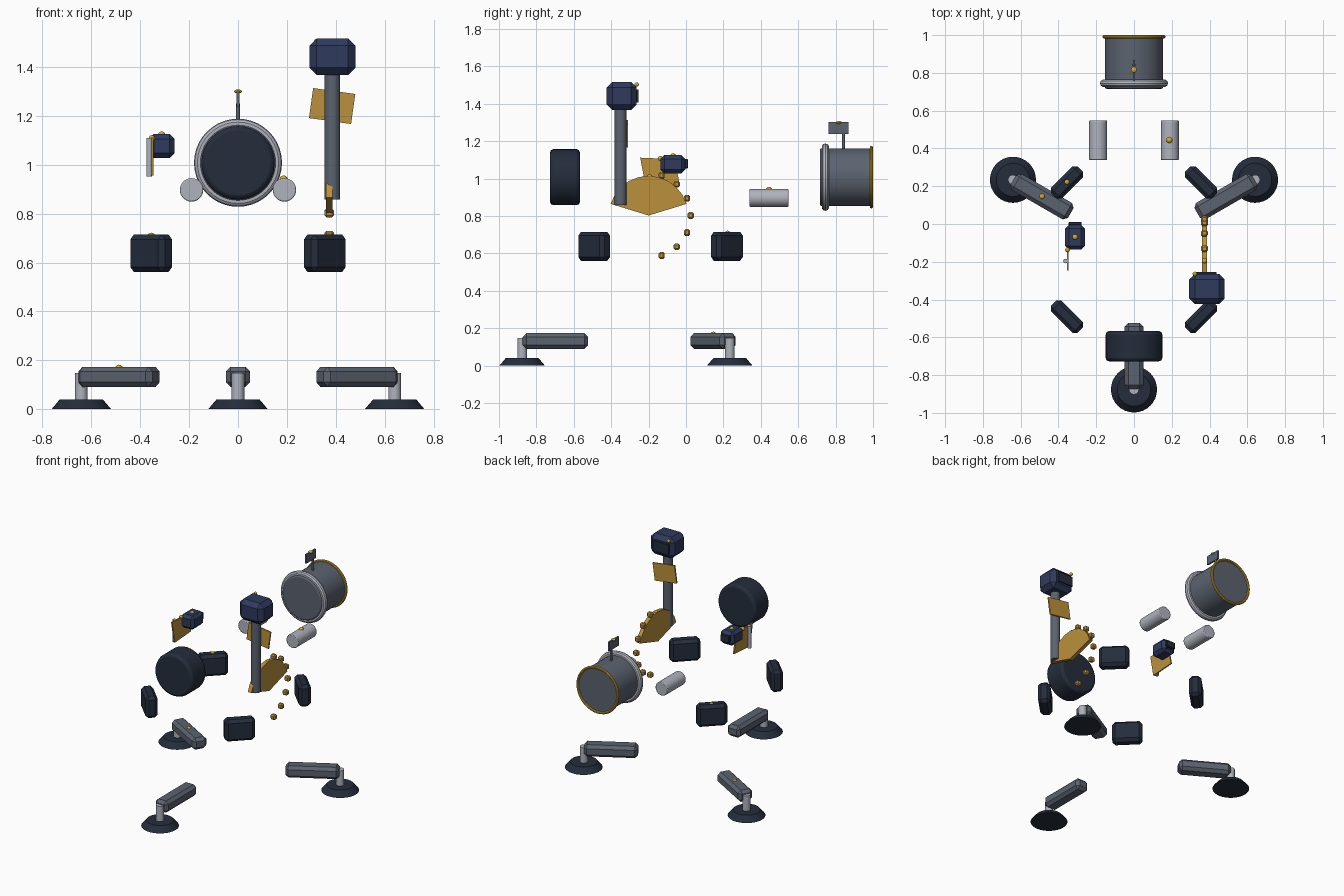
import bpy, bmesh
from math import radians, sin, cos, pi
from mathutils import Vector

if "Cube" in bpy.data.objects:
    bpy.data.objects.remove(bpy.data.objects["Cube"])


def mat(name, rgb):
    m = bpy.data.materials.new(name)
    m.diffuse_color = (*rgb, 1)
    m.use_nodes = True
    m.node_tree.nodes["Principled BSDF"].inputs["Base Color"].default_value = m.diffuse_color
    return m


DARK = mat("dark_slate", (.018, .026, .045))
NAVY = mat("navy", (.028, .043, .11))
GREY = mat("steel", (.105, .125, .16))
LIGHT = mat("light_metal", (.43, .45, .51))
GOLD = mat("bronze", (.5, .28, .045))
YELLOW = mat("yellow", (.65, .4, .03))


def finish(o, name, m, bevel=0, segs=1, smooth=True):
    o.name = name
    o.data.materials.append(m)
    if bevel:
        b = o.modifiers.new("bevel", "BEVEL")
        b.width, b.segments, b.limit_method = bevel, segs, 'ANGLE'
    if smooth:
        bpy.ops.object.select_all(action='DESELECT')
        o.select_set(True)
        bpy.context.view_layer.objects.active = o
        bpy.ops.object.shade_smooth_by_angle(angle=radians(30))
    return o


def box(name, loc, size, m, bevel=0, rz=0):
    bpy.ops.mesh.primitive_cube_add(size=1, location=loc, rotation=(0, 0, rz))
    o = bpy.context.object
    o.scale = size
    bpy.ops.object.transform_apply(location=False, rotation=False, scale=True)
    return finish(o, name, m, bevel, smooth=False)


def cyl(name, a, b, r, m, r2=None, bevel=0, sides=32, segs=2):
    a, b = Vector(a), Vector(b)
    bpy.ops.mesh.primitive_cone_add(
        vertices=sides, radius1=r, radius2=r if r2 is None else r2, depth=(b - a).length,
        location=(a + b) / 2, rotation=(b - a).to_track_quat('Z', 'Y').to_euler())
    return finish(bpy.context.object, name, m, bevel, segs)


def ring(name, y, z, major, minor, m):
    bpy.ops.mesh.primitive_torus_add(location=(0, y, z), rotation=(pi / 2, 0, 0), major_radius=major,
                                     minor_radius=minor, major_segments=40, minor_segments=10)
    return finish(bpy.context.object, name, m)


def dot(name, loc, r=.016):
    bpy.ops.mesh.primitive_uv_sphere_add(segments=12, ring_count=8, radius=r, location=loc)
    return finish(bpy.context.object, name, YELLOW)


def slab(name, pts, origin, axis, thick, m):
    """Flat outline (u, z) extruded along axis 'x' or 'y', centred on origin."""
    bm = bmesh.new()
    vs = [bm.verts.new((0, u, z) if axis == 'x' else (u, 0, z)) for u, z in pts]
    d = Vector((thick, 0, 0) if axis == 'x' else (0, thick, 0))
    bmesh.ops.translate(bm, verts=vs, vec=-d / 2)
    f = bm.faces.new(vs)
    ext = bmesh.ops.extrude_face_region(bm, geom=[f])["geom"]
    bmesh.ops.translate(bm, verts=[v for v in ext if isinstance(v, bmesh.types.BMVert)], vec=d)
    bmesh.ops.recalc_face_normals(bm, faces=bm.faces)
    me = bpy.data.meshes.new(name)
    bm.to_mesh(me)
    bm.free()
    o = bpy.data.objects.new(name, me)
    o.location = origin
    bpy.context.collection.objects.link(o)
    return finish(o, name, m, smooth=False)


CY = -.136  # shared y centre of the tripod and side pads

# Tripod: foot, post and chamfered beam at three angles
for i, deg in enumerate((-90, 30, 150)):
    a = radians(deg)

    def at(r, z):
        return (r * cos(a), CY + r * sin(a), z)
    cyl(f"foot_{i}", at(.74, 0), at(.74, .04), .122, DARK, r2=.088)
    cyl(f"foot_post_{i}", at(.74, .035), at(.74, .148), .026, LIGHT, sides=20)
    box(f"leg_{i}", at(.562, .132), (.35, .1, .083), GREY, .02, a)
dot("leg_marker", (-.487, .146, .166))

# Four side pads on the diagonals
for sx in (-1, 1):
    for sy in (-1, 1):
        box("side_pad", (sx * .355, CY + sy * .355, .638), (.2, .08, .154), DARK, .02,
            radians(-45 * sx * sy))
dot("pad_marker", (-.355, .222, .706))

# Front drum
cyl("front_drum", (0, -.727, 1.008), (0, -.567, 1.008), .15, DARK, bevel=.018)

# Main barrel with front and back rings
cyl("barrel", (0, .716, 1.008), (0, .992, 1.008), .154, GREY, bevel=.008, sides=40)
ring("front_ring", .745, 1.008, .16, .02, LIGHT)
ring("back_ring", .991, 1.008, .158, .009, YELLOW)

# Sight vane on the barrel
cyl("vane_post", (0, .842, 1.15), (0, .842, 1.25), .008, GREY, sides=12)
box("vane", (0, .815, 1.271), (.012, .108, .064), GREY)
dot("vane_marker", (0, .817, 1.3), .016).scale.z = .5

# Two small canisters
for sx in (-1, 1):
    cyl("canister", (sx * .19, .339, .897), (sx * .19, .548, .897), .048, LIGHT, bevel=.005, sides=28)
dot("canister_marker", (.187, .444, .939), .017)

# Right mast: column, head and tilted flag
cyl("mast", (.386, -.35, .858), (.386, -.35, 1.39), .032, GREY, sides=24)
box("mast_head", (.386, -.344, 1.442), (.188, .16, .15), NAVY, .03)
box("head_panel", (.376, -.261, 1.442), (.12, .012, .07), DARK)
dot("head_marker", (.322, -.264, 1.503), .012)
flag = box("mast_flag", (.385, -.314, 1.24), (.174, .01, .124), GOLD)
flag.rotation_euler.y = radians(8)

# Fan plate with a half ring of beads about its apex
FX, FY, FZ = .373, -.2, .803
fan = [(0, 0)] + [(.212 * cos(radians(t)), .212 * sin(radians(t)))
                  for t in [17 + 146 * k / 10 for k in range(11)]]
slab("fan_plate", fan, (FX, FY, FZ), 'x', .028, GOLD)
for k in range(-3, 4):
    t = radians(24 * k)
    box("bead", (FX, FY + .225 * cos(t), FZ + .225 * sin(t)), (.038, .033, .036), GOLD, .008)
dot("fan_marker", (FX, -.195, 1.01), .014)

# Left viewer: box, back cap, rod and tilted flag
box("viewer", (-.312, -.07, 1.077), (.105, .132, .098), NAVY, .02)
box("viewer_cap", (-.312, .002, 1.08), (.07, .018, .05), DARK, .004)
dot("viewer_marker", (-.312, -.069, 1.12))
cyl("viewer_rod", (-.363, -.196, .952), (-.363, -.196, 1.11), .012, LIGHT, sides=16)
slab("viewer_flag", [(-.245, 1.112), (-.06, 1.104), (-.033, .967), (-.215, .955)],
     (-.351, 0, 0), 'x', .009, GOLD)
dot("flag_marker", (-.352, -.137, 1.108), .013)
